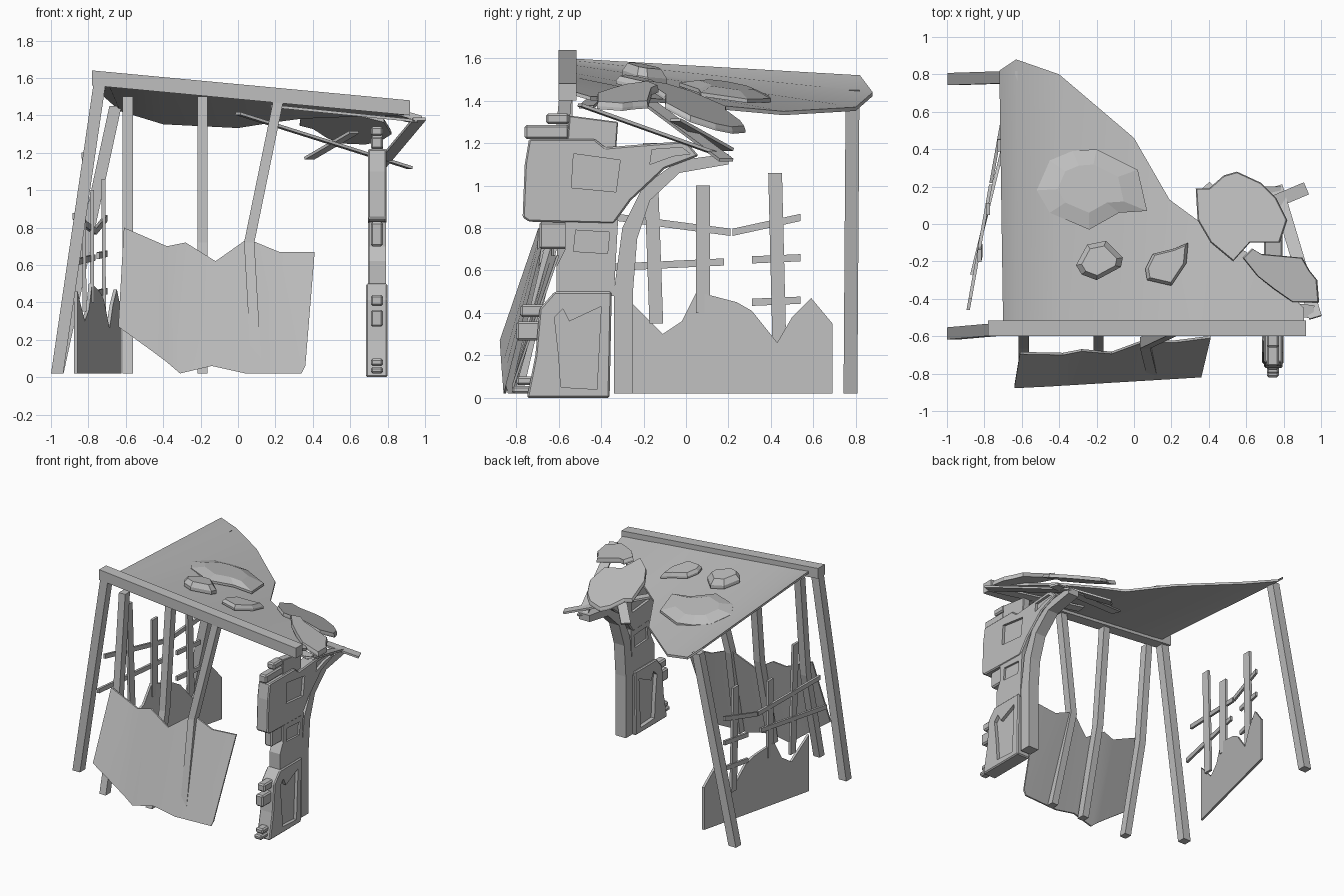
import bpy, bmesh
from mathutils import Vector

if "Cube" in bpy.data.objects:
    bpy.data.objects.remove(bpy.data.objects["Cube"], do_unlink=True)

grey = bpy.data.materials.new("plain grey")
grey.use_nodes = True
grey.diffuse_color = (0.52, 0.52, 0.52, 1)
grey.node_tree.nodes["Principled BSDF"].inputs["Base Color"].default_value = grey.diffuse_color


def finish(name, bm, smooth=False, bevel=0):
    bmesh.ops.recalc_face_normals(bm, faces=bm.faces[:])
    mesh = bpy.data.meshes.new(name)
    bm.to_mesh(mesh)
    bm.free()
    mesh.materials.append(grey)
    obj = bpy.data.objects.new(name, mesh)
    bpy.context.collection.objects.link(obj)
    bpy.ops.object.select_all(action="DESELECT")
    obj.select_set(True)
    bpy.context.view_layer.objects.active = obj
    if bevel:
        mod = obj.modifiers.new("bevel", "BEVEL")
        mod.width, mod.segments = bevel, 1
        bpy.ops.object.modifier_apply(modifier=mod.name)
    if smooth:
        bpy.ops.object.shade_smooth_by_angle(angle=0.5)
    return obj


def solid(name, points, faces, offset, **kw):
    """Extrude a patch of faces along an offset."""
    bm = bmesh.new()
    vs = [bm.verts.new(p) for p in points]
    fs = [bm.faces.new([vs[i] for i in f]) for f in faces]
    out = bmesh.ops.extrude_face_region(bm, geom=fs, use_keep_orig=True)
    moved = [g for g in out["geom"] if isinstance(g, bmesh.types.BMVert)]
    bmesh.ops.translate(bm, verts=moved, vec=offset)
    return finish(name, bm, **kw)


def sheet(name, edge_a, edge_b, offset, **kw):
    """Thick sheet ruled between two edges."""
    n = len(edge_a)
    faces = [(i, i + 1, n + i + 1, n + i) for i in range(n - 1)]
    return solid(name, list(edge_a) + list(edge_b), faces, offset, **kw)


def slab(name, outline, x0, x1, **kw):
    """Side outline in y and z, extruded across x."""
    pts = [(x0, y, z) for y, z in outline]
    return solid(name, pts, [range(len(pts))], (x1 - x0, 0, 0), **kw)


def box(name, x0, x1, y0, y1, z0, z1, bevel=0):
    return slab(name, [(y0, z0), (y1, z0), (y1, z1), (y0, z1)], x0, x1, bevel=bevel)


def post(name, path, w, d):
    """Post with level cross-sections along a path."""
    bm = bmesh.new()
    rings = []
    for p in path:
        rings.append([bm.verts.new(Vector(p) + Vector((sx * w / 2, sy * d / 2, 0)))
                      for sx, sy in ((-1, -1), (1, -1), (1, 1), (-1, 1))])
    for a, b in zip(rings, rings[1:]):
        for i in range(4):
            j = (i + 1) % 4
            bm.faces.new((a[i], a[j], b[j], b[i]))
    bm.faces.new(rings[0])
    bm.faces.new(rings[-1])
    return finish(name, bm)


def stick(name, a, b, width, thick):
    a, b = Vector(a), Vector(b)
    bm = bmesh.new()
    bmesh.ops.create_cube(bm, size=1)
    bmesh.ops.scale(bm, vec=(width, thick, (b - a).length), verts=bm.verts[:])
    rot = (b - a).to_track_quat("Z", "Y").to_matrix()
    bmesh.ops.rotate(bm, matrix=rot, verts=bm.verts[:])
    bmesh.ops.translate(bm, vec=(a + b) / 2, verts=bm.verts[:])
    return finish(name, bm)


def chunk(name, outline, height, base, thick, shrink):
    """Broken slab with a chamfered top, following a slope."""
    n = len(outline)
    cx = sum(p[0] for p in outline) / n
    cy = sum(p[1] for p in outline) / n
    bm = bmesh.new()
    rings = []
    for k, s in ((0, 1), (thick * 0.4, 1), (thick, shrink)):
        ring = []
        for x, y in outline:
            px, py = cx + (x - cx) * s, cy + (y - cy) * s
            ring.append(bm.verts.new((px, py, height(px, py) + base + k)))
        rings.append(ring)
    for a, b in zip(rings, rings[1:]):
        for i in range(n):
            j = (i + 1) % n
            bm.faces.new((a[i], a[j], b[j], b[i]))
    bm.faces.new(rings[0])
    bm.faces.new(rings[-1])
    return finish(name, bm)


def carve(obj, outline, x0, x1):
    cutter = slab("panel_cutter", outline, x0, x1)
    mod = obj.modifiers.new("recess", "BOOLEAN")
    mod.operation, mod.solver, mod.object = "DIFFERENCE", "EXACT", cutter
    bpy.context.view_layer.objects.active = obj
    bpy.ops.object.modifier_apply(modifier=mod.name)
    bpy.data.objects.remove(cutter, do_unlink=True)


# Sagging roof sheet and front beam
back = [(-.72, .82, 1.52), (-.63, .88, 1.44), (-.4, .8, 1.37), (0, .46, 1.35),
        (.19, .13, 1.38), (.34, .02, 1.4), (.6, -.15, 1.41), (.91, -.45, 1.42)]
front = [(max(x, -.7), -.53, 1.53 - .095 * x) for x, y, z in back]
sheet("roof_sheet", front, back, (0, 0, -.018), smooth=True)
solid("front_beam", [(-.78, -.6, 1.56), (.92, -.6, 1.4), (.92, -.6, 1.48), (-.78, -.6, 1.64)],
      [range(4)], (0, .085, 0))

# Broken slabs lying on the roof
def on_roof(x, y):
    return 1.53 - .095 * x - .165 * (y + .52)

chunk("roof_debris_large", [(-.52, .18), (-.45, .34), (-.33, .39), (-.2, .4), (.02, .29), (.07, .07),
      (-.08, .06), (-.24, -.03), (-.45, .06)], on_roof, -.005, .045, .6)
chunk("roof_debris_front", [(-.31, -.22), (-.25, -.11), (-.15, -.09), (-.06, -.18), (-.07, -.23),
      (-.2, -.3), (-.28, -.27)], on_roof, .005, .065, .75)
chunk("roof_debris_side", [(.06, -.24), (.1, -.16), (.22, -.13), (.29, -.1), (.28, -.21), (.2, -.33),
      (.07, -.3)], on_roof, 0, .04, .85)

# Broken slabs hanging over the pillar
chunk("hanging_slab_rear", [(.33, .19), (.4, .19), (.48, .26), (.55, .28), (.68, .22), (.76, .14), (.82, .02),
      (.78, -.1), (.62, -.1), (.53, -.2), (.41, -.1), (.34, .02)],
      lambda x, y: 1.36 - .45 * (y - .04) - .25 * (x - .58), -.01, .03, .97)
chunk("hanging_slab_front", [(.58, -.18), (.63, -.13), (.68, -.16), (.9, -.18), (.94, -.25), (.98, -.3),
      (.99, -.42), (.85, -.42), (.75, -.35), (.66, -.28)],
      lambda x, y: 1.42 - .3 * (x - .78) - .1 * (y + .28), -.01, .035, .96)

# Loose sticks under the slabs
for i, (a, b) in enumerate([((0, -.2, 1.41), (.92, .19, 1.12)), ((.18, -.38, 1.45), (.96, -.47, 1.37)),
                            ((.97, -.5, 1.38), (.76, .2, 1.13)), ((.38, .2, 1.17), (.62, -.05, 1.31))]):
    stick("loose_stick_%d" % i, a, b, .07, .015)

# Leaning left posts
post("front_left_post", [(-.967, -.585, .02), (-.74, -.565, 1.57)], .065, .065)
post("back_left_post", [(-.965, .775, .02), (-.655, .785, 1.45)], .065, .065)

# Bent posts behind the front panel
for i, (top, mid, low) in enumerate([(-.59, -.59, -.59), (-.19, -.19, -.19), (.22, .06, .1)]):
    post("front_post_%d" % i, [(low, -.8, .02), (mid, -.635, .72), (top, -.56, 1.5)], .055, .06)

# Torn front panel
def on_panel(x, z, lowest):
    t = (x + .64)
    return (x, -.88 + .06 * t + .34 * max(0, z - lowest), z)

columns = [(-.61, .8, -.64, .27), (-.46, .735, -.46, .14), (-.38, .7, -.38, .08), (-.28, .72, -.31, .02),
           (-.12, .62, -.14, .06), (.05, .74, .04, .02), (.22, .67, .34, .02), (.41, .67, .36, .06)]
rims = [.27 - .2 * (c[0] + .64) for c in columns]
sheet("front_panel", [on_panel(a, b, r) for (a, b, c, d), r in zip(columns, rims)],
      [on_panel(c, d, r) for (a, b, c, d), r in zip(columns, rims)], (0, .012, 0), smooth=True)

# Torn left wall
crest = [(-.27, .46), (-.11, .3), (-.02, .36), (.05, .5), (.24, .45), (.31, .41), (.43, .26),
         (.5, .38), (.59, .47), (.69, .35)]
sheet("left_wall", [(-.81 + .245 * y, y, z) for y, z in crest],
      [(-.81 + .245 * y, y, .02) for y, z in crest], (.018, 0, 0))

# Broken lattice above the left wall
def on_lattice(y, z):
    return (-.795 + .18 * y, y, z)

for i, (y0, z0, y1, z1) in enumerate([(-.14, .35, -.17, 1.2), (.08, .4, .08, 1.0), (.44, .25, .42, 1.06)]):
    path = [on_lattice(y0, z0), on_lattice(y1, z1)]
    post("lattice_upright_%d" % i, path, .02, .065)
for i, (y0, z0, y1, z1) in enumerate([(-.4, .86, .21, .78), (.22, .78, .54, .85), (-.46, .61, .18, .64),
                                      (.31, .65, .54, .66), (.31, .45, .54, .46)]):
    a, b = Vector(on_lattice(y0, z0)), Vector(on_lattice(y1, z1))
    a.x -= .018
    b.x -= .018
    run = Vector((0, 0, .017))
    solid("lattice_rail_%d" % i, [a - run, b - run, b + run, a + run], [range(4)], (.018, 0, 0))

# Pillar blocks with recessed panels on both sides
lower = slab("pillar_base", [(-.75, 0), (-.36, 0), (-.35, .5), (-.62, .5), (-.69, .42), (-.71, .2)],
             .685, .8, bevel=.008)
neck = slab("pillar_neck", [(-.61, .48), (-.34, .48), (-.32, .84), (-.57, .84), (-.57, .7), (-.61, .62)], .7, .79)
head = slab("pillar_head", [(-.77, .85), (-.74, .83), (-.34, .82), (-.26, .93), (-.1, 1.08), (.06, 1.14),
            (0, 1.21), (-.26, 1.19), (-.38, 1.18), (-.43, 1.22), (-.74, 1.22), (-.76, 1.1)],
            .695, .795, bevel=.008)
recesses = [(lower, [(-.59, .05), (-.42, .04), (-.4, .43), (-.55, .36), (-.58, .42), (-.62, .38), (-.6, .2)]),
            (neck, [(-.53, .69), (-.37, .68), (-.36, .78), (-.52, .79)]),
            (head, [(-.54, .99), (-.33, .97), (-.31, 1.12), (-.53, 1.15)]),
            (head, [(-.17, 1.1), (-.06, 1.14), (.02, 1.15), (-.02, 1.18), (-.16, 1.17)])]
for obj, outline in recesses:
    carve(obj, outline, .775, .9)
    carve(obj, outline, .6, .715)

# Curved brace behind the pillar
outer = [(-.34, .02), (-.34, .5), (-.3, .8), (-.2, 1.0), (-.03, 1.12), (.2, 1.15)]
inner = [(-.25, .02), (-.25, .5), (-.23, .75), (-.17, .93), (-.03, 1.06), (.2, 1.1)]
sheet("curved_brace", [(.695, y, z) for y, z in outer], [(.695, y, z) for y, z in inner], (.09, 0, 0))

# Small fittings on the pillar
for i, (y0, y1, z0, z1) in enumerate([(-.82, -.7, .02, .055), (-.8, -.7, .06, .1), (-.8, -.68, .27, .36),
                                      (-.78, -.66, .38, .44), (-.69, -.56, .7, .83), (-.76, -.55, 1.22, 1.285),
                                      (-.66, -.55, 1.29, 1.34)]):
    box("pillar_fitting_%d" % i, .71, .775, y0, y1, z0, z1, bevel=.01)
slab("pillar_cap", [(-.56, 1.2), (-.33, 1.16), (-.32, 1.3), (-.55, 1.33)], .715, .775, bevel=.005)
